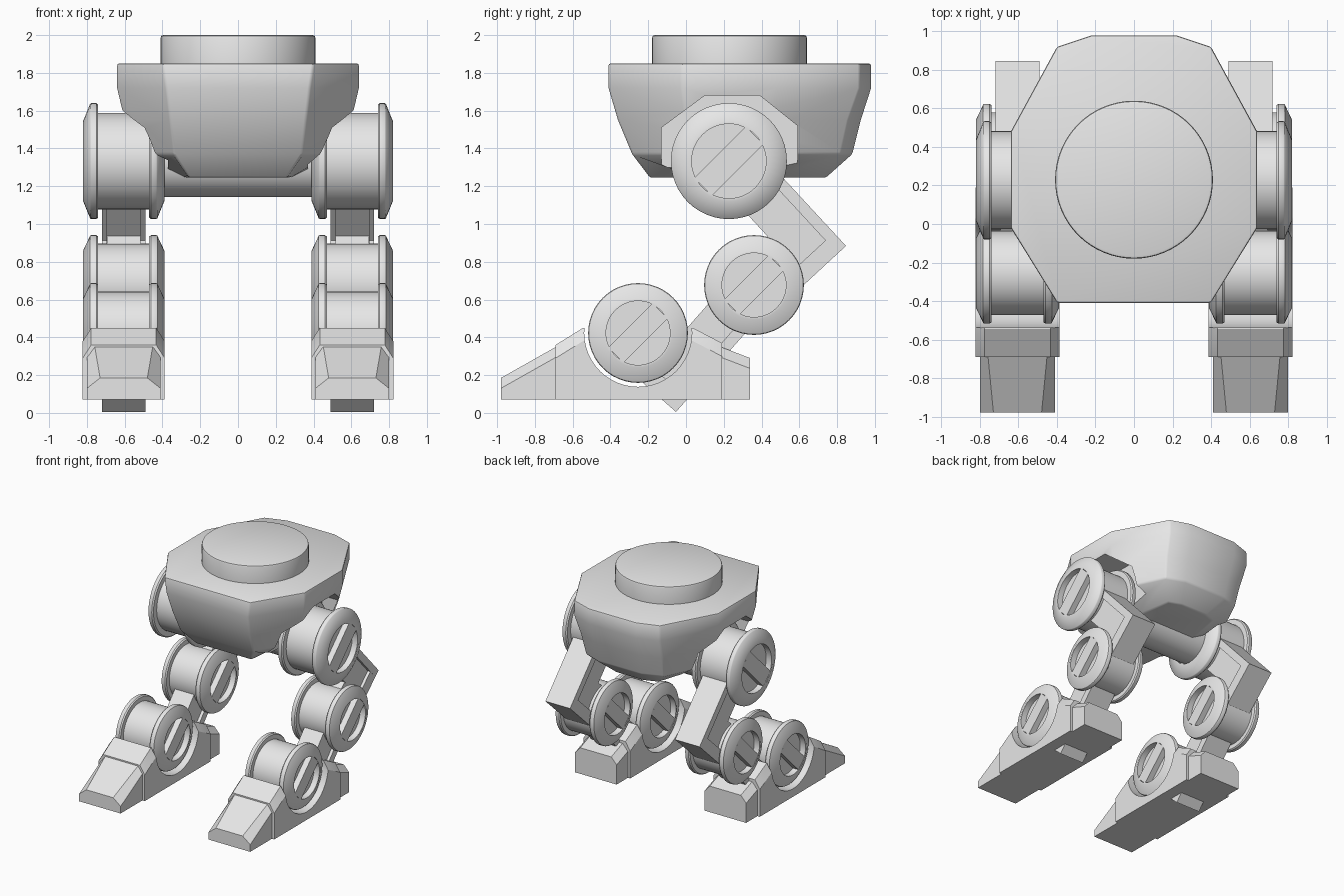
import bpy, bmesh
from math import cos, sin, tau
from mathutils import Vector

cube = bpy.data.objects.get("Cube")
if cube:
    bpy.data.objects.remove(cube, do_unlink=True)

grey = bpy.data.materials.new("plain_grey")
grey.use_nodes = True
grey.diffuse_color = (0.8, 0.8, 0.8, 1)
grey.node_tree.nodes["Principled BSDF"].inputs["Base Color"].default_value = (0.8, 0.8, 0.8, 1)

LEG_X = 0.605
HIP, KNEE, ANKLE = (0.227, 1.333), (0.36, 0.677), (-0.254, 0.423)


def activate(obj):
    bpy.ops.object.select_all(action='DESELECT')
    obj.select_set(True)
    bpy.context.view_layer.objects.active = obj


def loft(name, ring_sets, mirror=False, smooth=False):
    """Skin each stack of equal-length rings and cap both ends."""
    bm = bmesh.new()
    for rings in ring_sets:
        loops = [[bm.verts.new(p) for p in ring] for ring in rings]
        n = len(loops[0])
        for a, b in zip(loops, loops[1:]):
            for i in range(n):
                j = (i + 1) % n
                bm.faces.new((a[i], a[j], b[j], b[i]))
        bm.faces.new(loops[0][::-1])
        bm.faces.new(loops[-1])
    bmesh.ops.recalc_face_normals(bm, faces=bm.faces)
    mesh = bpy.data.meshes.new(name)
    bm.to_mesh(mesh)
    bm.free()
    obj = bpy.data.objects.new(name, mesh)
    bpy.context.collection.objects.link(obj)
    mesh.materials.append(grey)
    if smooth:
        activate(obj)
        bpy.ops.object.shade_smooth_by_angle(angle=0.6)
    if mirror:
        obj.modifiers.new("Mirror", 'MIRROR')
    return obj


def circle_x(x, r, centre, n=48):
    return [(x, centre[0] + r * cos(tau * i / n), centre[1] + r * sin(tau * i / n)) for i in range(n)]


def prism(pts, x0, x1):
    return [[(x, y, z) for y, z in pts] for x in (x0, x1)]


def cut(obj, cutter):
    mod = obj.modifiers.new("Cut", 'BOOLEAN')
    mod.object, mod.operation, mod.solver = cutter, 'DIFFERENCE', 'EXACT'
    activate(obj)
    bpy.ops.object.modifier_apply(modifier=mod.name)
    bpy.data.objects.remove(cutter, do_unlink=True)


# Body hull: half outlines from bottom to top, mirrored into rings
outlines = [
    (1.245, [(.26, -.19), (.275, .06), (.275, .43), (.23, .70), (.12, .74)]),
    (1.37, [(.34, -.285), (.53, .02), (.53, .46), (.36, .82), (.2, .88)]),
    (1.55, [(.36, -.36), (.60, 0), (.60, .47), (.38, .86), (.21, .925)]),
    (1.72, [(.38, -.41), (.64, -.02), (.64, .48), (.40, .92), (.22, .98)]),
    (1.85, [(.40, -.41), (.64, -.02), (.64, .48), (.40, .92), (.22, .98)]),
]
body = loft("body", [[[(x, y, z) for x, y in half] + [(-x, y, z) for x, y in reversed(half)]
                      for z, half in outlines]])
bevel = body.modifiers.new("Bevel", 'BEVEL')
bevel.width, bevel.segments, bevel.limit_method = 0.012, 2, 'ANGLE'
activate(body)
bpy.ops.object.modifier_apply(modifier=bevel.name)

# Arched recesses for the hips
arch = [(-.13, 1.1), (-.13, 1.51), (.10, 1.68), (.39, 1.68), (.59, 1.52), (.59, 1.1)]
for side in (1, -1):
    cut(body, loft("arch_cutter", [prism(arch, side * 0.37, side * 1.0)]))
activate(body)
bpy.ops.object.shade_smooth_by_angle(angle=0.6)

# Round turret ring on top
loft("top_ring", [[[(r * cos(tau * i / 64), 0.23 + r * sin(tau * i / 64), z) for i in range(64)]
                   for z, r in ((1.84, .41), (1.985, .41), (1.996, .406), (2.0, .395))]], smooth=True)

# Axle between the hips
loft("hip_axle", [[circle_x(x, 0.19, HIP) for x in (-0.42, 0.42)]], smooth=True)

# Flanged joint spools, each with a slanted bar across a round recess
half_spool = [(.165, .197), (.215, .197), (.215, .212), (.178, .303), (.172, .307),
              (.145, .307), (.135, .298), (.135, .255)]
spool = [(-x, r) for x, r in half_spool] + half_spool[::-1]
for name, centre, k in (("hip", HIP, 1), ("knee", KNEE, .86), ("ankle", ANKLE, .86)):
    loft(name + "_spool", [[circle_x(LEG_X + x, r * k, centre) for x, r in spool]],
         mirror=True, smooth=True)
    along, across = Vector((.707, .707)) * .193 * k, Vector((-.707, .707)) * .066 * k
    c = Vector(centre)
    bar = [c + along + across, c - along + across, c - along - across, c + along - across]
    loft(name + "_bar", [prism(bar, LEG_X - .214, LEG_X + .214)], mirror=True)


# Elbowed leg links: thin inner panels with a wider rim on the outer edges
def link(name, corner, u, v, arm_u, arm_v, wide_u, wide_v):
    c, u, v = Vector(corner), Vector(u), Vector(v)

    def slab(a, b, half):
        pts = [c, c + u * a, c + u * a + v * b, c + v * b]
        return prism(pts, LEG_X - half, LEG_X + half)

    loft(name, [slab(arm_u, wide_v, .09), slab(wide_u, arm_v, .0895),
                slab(arm_u, .06, .115), slab(.095, arm_v, .1145)], mirror=True)


link("upper_leg", (.847, .884), (-.68, .735), (-.735, -.68), .75, .50, .32, .27)
link("lower_leg", (-.053, .005), (.66, .75), (-.75, .66), .78, .43, .32, .25)


# Feet: chamfered sections along y
def section(y, top, half, cx, cz):
    pts = [(-half, .07), (-half, top - cz), (-half + cx, top),
           (half - cx, top), (half, top - cz), (half, .07)]
    return [(LEG_X + x, y, z) for x, z in pts]


foot = loft("foot_cradle", [[section(y, z, .217, .045, .07) for y, z in
                             ((-.69, .36), (-.545, .45), (.037, .45), (.19, .37))]])
cut(foot, loft("cradle_cutter", [[circle_x(x, .285, ANKLE) for x in (.3, .9)]]))
activate(foot)
bpy.ops.object.shade_smooth_by_angle(angle=0.4)
foot.modifiers.new("Mirror", 'MIRROR')
loft("toe", [[section(-.98, .185, .195, .07, .055), section(-.67, .36, .195, .04, .055)]], mirror=True)
loft("heel", [[section(.17, .355, .195, .05, .055), section(.34, .29, .195, .05, .055)]], mirror=True)
